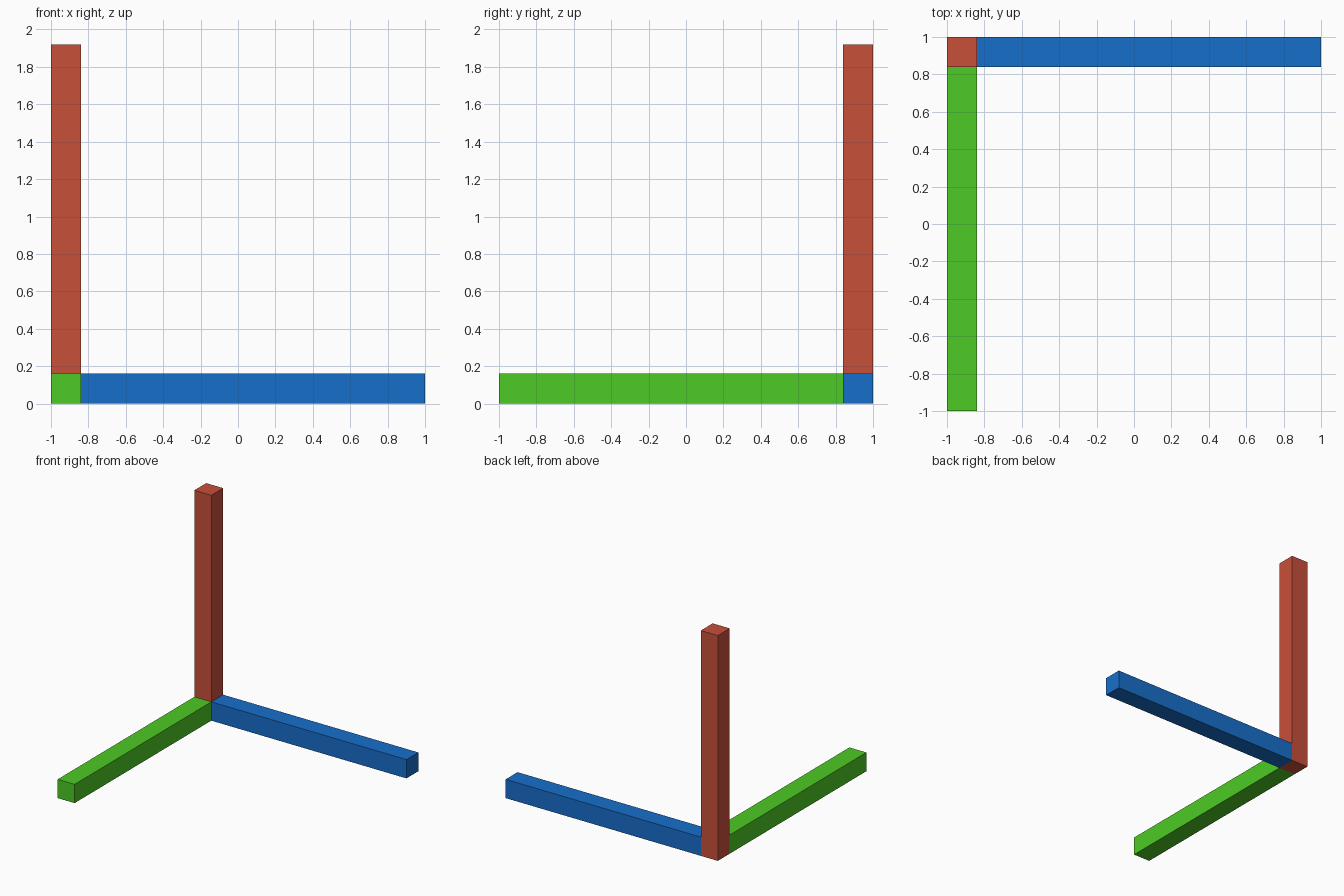
import bpy
from mathutils import Vector

if "Cube" in bpy.data.objects:
    bpy.data.objects.remove(bpy.data.objects["Cube"])

T = 0.16  # bar thickness


def bar(name, low, high, color):
    """Axis-aligned box between two corners."""
    low, high = Vector(low), Vector(high)
    bpy.ops.mesh.primitive_cube_add(size=1, location=(low + high) / 2)
    ob = bpy.context.object
    ob.name = name
    ob.scale = high - low
    bpy.ops.object.transform_apply(location=False, rotation=False, scale=True)
    mat = bpy.data.materials.new(name + "_paint")
    mat.diffuse_color = (*color, 1)
    mat.use_nodes = True
    mat.node_tree.nodes["Principled BSDF"].inputs["Base Color"].default_value = mat.diffuse_color
    ob.data.materials.append(mat)


# Upright bar at the back left corner
bar("upright_bar", (-1, 1 - T, 0), (-1 + T, 1, 1.92), (0.578, 0.08, 0.042))
# Bar along the back edge
bar("back_bar", (-1 + T, 1 - T, 0), (1, 1, T), (0.0086, 0.156, 0.597))
# Bar along the left edge
bar("left_bar", (-1, -1, 0), (-1 + T, 1 - T, T), (0.074, 0.591, 0.018))
